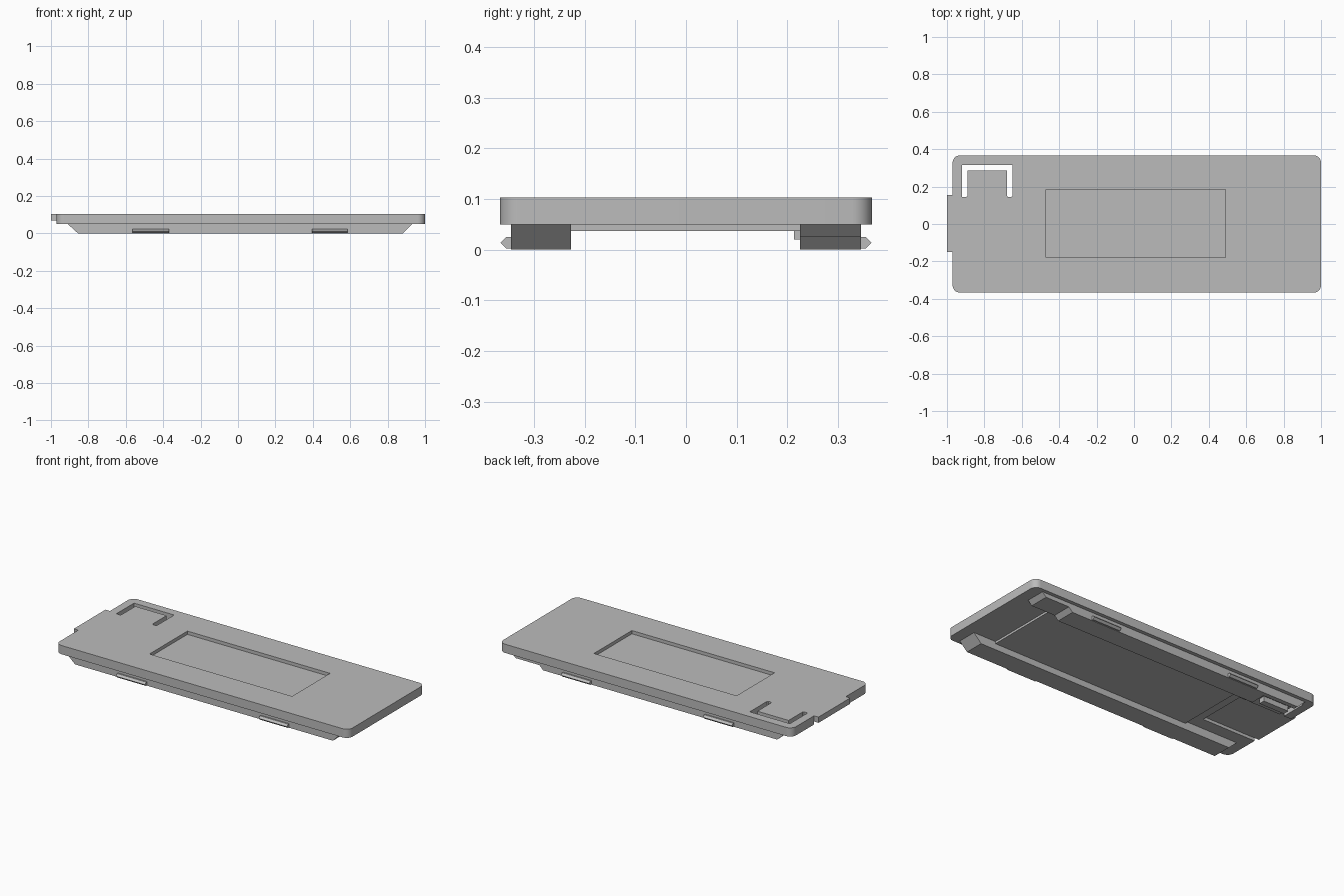
import bpy
import bmesh
import math

if "Cube" in bpy.data.objects:
    bpy.data.objects.remove(bpy.data.objects["Cube"], do_unlink=True)

grey = bpy.data.materials.new("plain_grey")
grey.use_nodes = True
colour = (0.5, 0.5, 0.5, 1)
grey.diffuse_color = colour
grey.node_tree.nodes["Principled BSDF"].inputs["Base Color"].default_value = colour


def prism(name, points, axis, low, high):
    """Extrude a 2D outline along y ('XZ' outline), z ('XY') or x ('YZ')."""
    place = {"x": lambda a, b, t: (t, a, b),
             "y": lambda a, b, t: (a, t, b),
             "z": lambda a, b, t: (a, b, t)}[axis]
    bm = bmesh.new()
    face = bm.faces.new([bm.verts.new(place(a, b, low)) for a, b in points])
    moved = bmesh.ops.extrude_face_region(bm, geom=[face])["geom"]
    bmesh.ops.translate(bm, vec=place(0, 0, high - low),
                        verts=[v for v in moved if isinstance(v, bmesh.types.BMVert)])
    bmesh.ops.recalc_face_normals(bm, faces=bm.faces)
    mesh = bpy.data.meshes.new(name)
    bm.to_mesh(mesh)
    bm.free()
    mesh.materials.append(grey)
    obj = bpy.data.objects.new(name, mesh)
    bpy.context.collection.objects.link(obj)
    return obj


def box(name, x0, x1, y0, y1, z0, z1):
    return prism(name, [(x0, y0), (x1, y0), (x1, y1), (x0, y1)], "z", z0, z1)


def rounded_outline(x0, x1, y0, y1, r, steps=8):
    points = []
    corners = [(x1 - r, y1 - r), (x0 + r, y1 - r), (x0 + r, y0 + r), (x1 - r, y0 + r)]
    for quarter, (cx, cy) in enumerate(corners):
        for i in range(steps + 1):
            a = (quarter + i / steps) * math.pi / 2
            points.append((cx + r * math.cos(a), cy + r * math.sin(a)))
    return points


def boolean(target, other, operation="DIFFERENCE"):
    mod = target.modifiers.new(other.name, "BOOLEAN")
    mod.operation = operation
    mod.solver = "EXACT"
    mod.object = other
    bpy.context.view_layer.objects.active = target
    bpy.ops.object.modifier_apply(modifier=mod.name)
    bpy.data.objects.remove(other, do_unlink=True)


# Cover plate with its end tab and raised underside panel
plate = prism("cover_plate", rounded_outline(-0.97, 1.0, -0.367, 0.367, 0.04),
              "z", 0.05, 0.103)
boolean(plate, box("tab", -1.0, -0.9, -0.15, 0.155, 0.068, 0.103), "UNION")
boolean(plate, box("panel", -0.55, 0.78, -0.235, 0.235, 0.037, 0.06), "UNION")

# Label recess on top, end pocket underneath
boolean(plate, box("recess", -0.47, 0.49, -0.18, 0.185, 0.083, 0.2))
boolean(plate, box("pocket", -1.1, -0.61, -0.15, 0.155, 0.0, 0.068))

# U-shaped slot that frees the latch tongue
slot = [(-0.92, 0.145), (-0.895, 0.145), (-0.89, 0.152), (-0.89, 0.285),
        (-0.68, 0.285), (-0.68, 0.152), (-0.675, 0.145), (-0.655, 0.145),
        (-0.65, 0.152), (-0.65, 0.315), (-0.92, 0.315)]
boolean(plate, prism("slot", slot, "z", -0.1, 0.2))

# Front rail with sloped ends
prism("front_rail", [(-0.91, 0.05), (-0.855, 0), (0.88, 0), (0.93, 0.05)],
      "y", -0.345, -0.227)

# Back rail, stepped at one end and thinned beside the latch
prism("back_rail", [(-0.64, 0.05), (-0.64, 0), (0.72, 0), (0.745, 0.025),
                    (0.905, 0.025), (0.93, 0.05)], "y", 0.225, 0.345)
prism("back_rail_end", [(-0.91, 0.05), (-0.855, 0), (-0.64, 0), (-0.64, 0.05)],
      "y", 0.318, 0.345)

# Hook under the latch tongue
box("latch_hook", -0.87, -0.70, 0.213, 0.25, 0.02, 0.055)

# Pointed snap clips on the outside of both rails
for side, word in ((-1, "front"), (1, "back")):
    for x0, x1, end in ((-0.565, -0.37, "right"), (0.395, 0.585, "left")):
        outline = [(side * y, z) for y, z in
                   ((0.34, 0.002), (0.354, 0.002), (0.366, 0.014),
                    (0.354, 0.025), (0.34, 0.025))]
        prism(f"{word}_{end}_clip", outline, "x", x0, x1)

# Smooth the rounded corners only
bpy.ops.object.select_all(action="DESELECT")
plate.select_set(True)
bpy.context.view_layer.objects.active = plate
bpy.ops.object.shade_smooth_by_angle(angle=math.radians(30))
